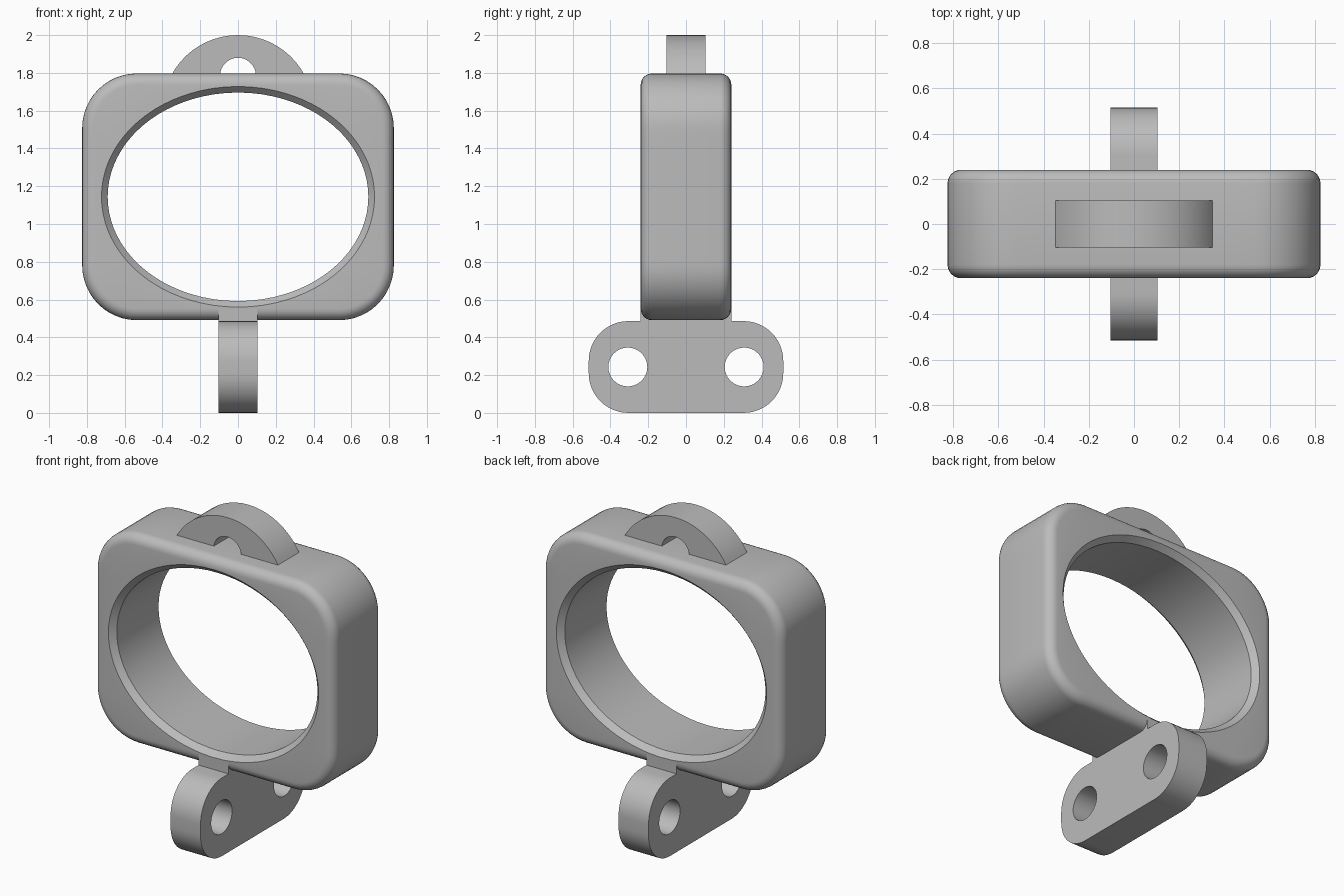
import bpy, bmesh
from math import sin, cos, pi, radians, atan2, asin

cube = bpy.data.objects.get("Cube")
if cube:
    bpy.data.objects.remove(cube, do_unlink=True)

grey = bpy.data.materials.new("plain grey")
grey.use_nodes = True
grey.diffuse_color = (0.5, 0.5, 0.5, 1)
grey.node_tree.nodes["Principled BSDF"].inputs["Base Color"].default_value = grey.diffuse_color


def arc(cx, cy, r, start, end, n):
    angles = [start + (end - start) * i / n for i in range(n + 1)]
    return [(cx + r * cos(a), cy + r * sin(a)) for a in angles]


def rounded_rect(w, h, r, n=12, side=1):
    """Outline of half-width w and half-height h, with subdivided straight sides."""
    corners = []
    for i, (sx, sy) in enumerate([(1, 1), (-1, 1), (-1, -1), (1, -1)]):
        corners.append(arc(sx * (w - r), sy * (h - r), r, i * pi / 2, (i + 1) * pi / 2, n))
    pts = []
    for i, corner in enumerate(corners):
        (ax, ay), (bx, by) = corner[-1], corners[(i + 1) % 4][0]
        pts += corner
        pts += [(ax + (bx - ax) * k / side, ay + (by - ay) * k / side) for k in range(1, side)]
    return pts


def finish(obj):
    obj.data.materials.clear()
    obj.data.materials.append(grey)
    bpy.ops.object.select_all(action='DESELECT')
    obj.select_set(True)
    bpy.context.view_layer.objects.active = obj
    bpy.ops.object.shade_smooth_by_angle(angle=radians(30))


def from_bmesh(name, bm):
    bmesh.ops.recalc_face_normals(bm, faces=bm.faces)
    mesh = bpy.data.meshes.new(name)
    bm.to_mesh(mesh)
    bm.free()
    obj = bpy.data.objects.new(name, mesh)
    bpy.context.collection.objects.link(obj)
    finish(obj)


def plate(name, outlines, thickness, location, rotation):
    """Flat plate from an outline and optional hole outlines."""
    curve = bpy.data.curves.new(name, 'CURVE')
    curve.dimensions = '2D'
    curve.fill_mode = 'BOTH'
    curve.extrude = thickness / 2
    for pts in outlines:
        spline = curve.splines.new('POLY')
        spline.points.add(len(pts) - 1)
        for p, (x, y) in zip(spline.points, pts):
            p.co = (x, y, 0, 1)
        spline.use_cyclic_u = True
    obj = bpy.data.objects.new(name, curve)
    obj.location, obj.rotation_euler = location, rotation
    bpy.context.collection.objects.link(obj)
    bpy.ops.object.select_all(action='DESELECT')
    obj.select_set(True)
    bpy.context.view_layer.objects.active = obj
    bpy.ops.object.convert(target='MESH')
    obj = bpy.context.object
    bm = bmesh.new()
    bm.from_mesh(obj.data)
    bmesh.ops.remove_doubles(bm, verts=bm.verts, dist=0.0005)
    bmesh.ops.recalc_face_normals(bm, faces=bm.faces)
    bm.to_mesh(obj.data)
    bm.free()
    finish(obj)


# Frame: rounded block with soft rims and a chamfered oval opening
W, H, DEPTH, CORNER, RIM, MID = 0.825, 0.653, 0.24, 0.29, 0.06, 1.144
outer = rounded_rect(W, H, CORNER, 12, 14)
params = [atan2(z / H, x / W) for x, z in outer]


def oval(a, b):
    return [(a * cos(t), b * sin(t)) for t in params]


rings = []
for side in (-1, 1):
    half = []
    for i in range(7):
        a = i / 6 * pi / 2
        d = RIM * (1 - cos(a))
        half.append((side * (DEPTH - RIM + RIM * sin(a)),
                     rounded_rect(W - d, H - d, CORNER - d, 12, 14)))
    half.append((side * DEPTH, oval(0.723, 0.584)))
    half.append((side * (DEPTH - 0.035), oval(0.69, 0.552)))
    rings += half if side < 0 else half[::-1]

bm = bmesh.new()
loops = [[bm.verts.new((x, y, z + MID)) for x, z in pts] for y, pts in rings]
count = len(outer)
for i, ring in enumerate(loops):
    following = loops[(i + 1) % len(loops)]
    for k in range(count):
        m = (k + 1) % count
        bm.faces.new((ring[k], ring[m], following[m], following[k]))
from_bmesh("frame", bm)

# Top loop: arched lug with a small arched opening
base = 1.785
edge = asin((base - 1.6) / 0.4)
arch = arc(0, 1.6, 0.4, edge, pi - edge, 20) + arc(0, base, 0.095, pi, 0, 14)
plate("top_loop", [arch], 0.208, (0, 0, 0), (pi / 2, 0, 0))

# Bottom lug: rounded plate with two round holes
holes = [arc(x, 0, 0.103, 0, 2 * pi * 31 / 32, 31) for x in (-0.308, 0.308)]
plate("bottom_lug", [rounded_rect(0.515, 0.243, 0.21)] + holes, 0.206,
      (0, 0, 0.243), (pi / 2, 0, pi / 2))

# Neck joining the lug to the frame
bm = bmesh.new()
bmesh.ops.create_cube(bm, size=1)
for v in bm.verts:
    v.co = (v.co.x * 0.206, v.co.y * 2 * DEPTH, 0.515 + v.co.z * 0.086)
from_bmesh("neck", bm)
